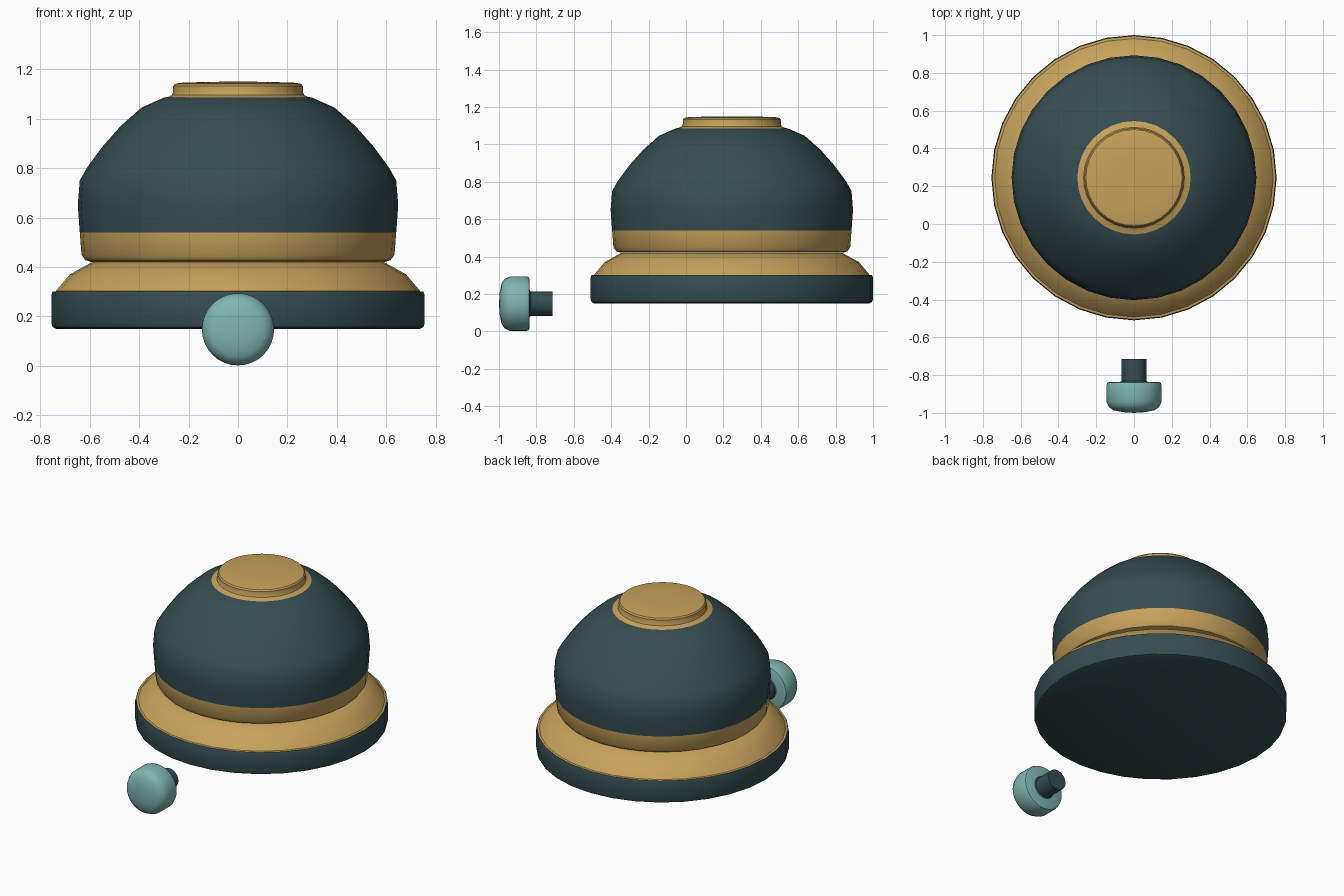
import bpy, bmesh, math
from mathutils import Matrix

if "Cube" in bpy.data.objects:
    bpy.data.objects.remove(bpy.data.objects["Cube"])


def material(name, rgb):
    m = bpy.data.materials.new(name)
    m.diffuse_color = (*rgb, 1)
    m.use_nodes = True
    m.node_tree.nodes["Principled BSDF"].inputs["Base Color"].default_value = m.diffuse_color
    return m


DARK = material("dark_slate", (0.035, 0.075, 0.082))
GOLD = material("brass", (0.57, 0.36, 0.105))
TEAL = material("pale_teal", (0.21, 0.47, 0.44))


def lathe(name, sections, sides, matrix):
    """Revolve (material, [(radius, height), ...]) sections around local z."""
    bm = bmesh.new()
    mats, last = [], None

    def ring(r, z):
        if r == 0:
            return [bm.verts.new((0, 0, z))]
        return [bm.verts.new((r * math.cos(2 * math.pi * i / sides),
                              r * math.sin(2 * math.pi * i / sides), z)) for i in range(sides)]

    for mat, points in sections:
        if mat not in mats:
            mats.append(mat)
        for r, z in points:
            new = ring(r, z)
            if last:
                for i in range(sides):
                    j = (i + 1) % sides
                    if len(last) == 1:
                        vs = (last[0], new[j], new[i])
                    elif len(new) == 1:
                        vs = (last[i], last[j], new[0])
                    else:
                        vs = (last[i], last[j], new[j], new[i])
                    bm.faces.new(vs).material_index = mats.index(mat)
            last = new
    bmesh.ops.recalc_face_normals(bm, faces=bm.faces[:])
    mesh = bpy.data.meshes.new(name)
    bm.to_mesh(mesh)
    bm.free()
    for m in mats:
        mesh.materials.append(m)
    ob = bpy.data.objects.new(name, mesh)
    bpy.context.collection.objects.link(ob)
    ob.matrix_world = matrix
    bpy.ops.object.select_all(action='DESELECT')
    ob.select_set(True)
    bpy.context.view_layer.objects.active = ob
    bpy.ops.object.shade_smooth_by_angle(angle=math.radians(35))
    return ob


body = Matrix.Translation((0, 0.245, 0))

# Flat foot with a sloping brass shoulder
lathe("base", [
    (DARK, [(0, 0.15), (0.735, 0.15), (0.75, 0.157), (0.755, 0.172), (0.755, 0.285), (0.75, 0.30)]),
    (GOLD, [(0.737, 0.302), (0.68, 0.37), (0.59, 0.42), (0, 0.42)]),
], 32, body)

# Bell dome with a brass band round its lower rim
lathe("dome", [
    (GOLD, [(0, 0.421), (0.595, 0.421), (0.618, 0.428), (0.633, 0.45), (0.64, 0.54)]),
    (DARK, [(0.648, 0.65), (0.64, 0.75), (0.612, 0.80), (0.55, 0.885), (0.475, 0.97),
            (0.39, 1.045), (0.30, 1.085)]),
    (GOLD, [(0.28, 1.089)]),
    (GOLD, [(0.267, 1.096), (0.262, 1.11), (0.262, 1.132), (0.255, 1.141),
            (0.235, 1.145), (0.12, 1.149), (0, 1.15)]),
], 32, body)

# Front knob and its stem, turned to point along -y
knob = Matrix.Translation((0, 0, 0.148)) @ Matrix.Rotation(math.radians(90), 4, 'X')
lathe("knob", [(TEAL, [(0, 0.836), (0.13, 0.836), (0.141, 0.84), (0.146, 0.853), (0.146, 0.94),
                       (0.132, 0.97), (0.108, 0.986), (0.06, 0.996), (0, 1.0)])], 32, knob)
lathe("knob_stem", [(DARK, [(0, 0.715), (0.066, 0.715), (0.066, 0.83), (0.074, 0.837)])], 24, knob)
